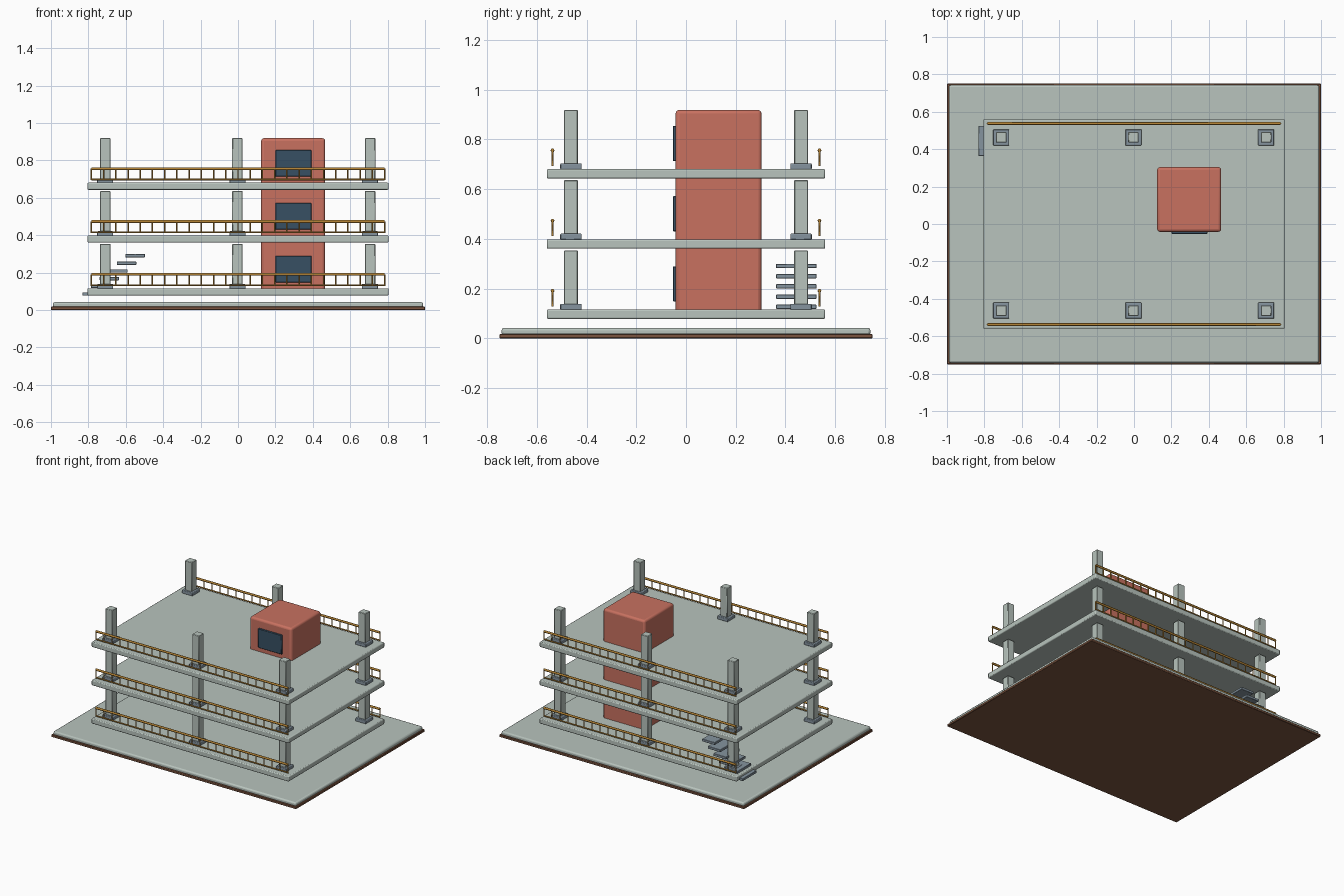
import bpy
from mathutils import Matrix, Vector

if "Cube" in bpy.data.objects:
    bpy.data.objects.remove(bpy.data.objects["Cube"])


def material(name, r, g, b):
    m = bpy.data.materials.new(name)
    m.diffuse_color = (r, g, b, 1)
    m.use_nodes = True
    m.node_tree.nodes["Principled BSDF"].inputs["Base Color"].default_value = m.diffuse_color
    return m


CONCRETE = material("pale concrete", 0.48, 0.55, 0.51)
EARTH = material("brown earth", 0.20, 0.09, 0.05)
SLATE = material("slate grey", 0.235, 0.295, 0.345)
RED = material("brick red", 0.58, 0.165, 0.117)
GLASS = material("dark blue panel", 0.038, 0.08, 0.125)
GOLD = material("golden rail", 0.50, 0.25, 0.04)


def box(name, x, y, z, mat, bevel=0.0, segments=2):
    """Box from (min, max) ranges on each axis, with optional rounded edges."""
    bpy.ops.mesh.primitive_cube_add(size=1)
    ob = bpy.context.object
    ob.name = name
    size = Vector([r[1] - r[0] for r in (x, y, z)])
    mid = Vector([(r[0] + r[1]) / 2 for r in (x, y, z)])
    ob.data.transform(Matrix.Translation(mid) @ Matrix.Diagonal((*size, 1)))
    ob.data.materials.append(mat)
    if bevel:
        mod = ob.modifiers.new("rounded edges", 'BEVEL')
        mod.width, mod.segments = bevel, segments
        bpy.ops.object.shade_smooth_by_angle()
    return ob


def around(c, half):
    return (c - half, c + half)


def railing(name, y, floor_top):
    """Two horizontal bars and evenly spaced uprights as one tube curve."""
    cu = bpy.data.curves.new(name, 'CURVE')
    cu.dimensions = '3D'
    cu.bevel_depth, cu.bevel_resolution, cu.use_fill_caps = 0.008, 1, True
    low, high, end, bays = floor_top + 0.017, floor_top + 0.075, 0.784, 24

    def bar(a, b, radius):
        s = cu.splines.new('POLY')
        s.points.add(1)
        for p, co in zip(s.points, (a, b)):
            p.co = (*co, 1)
            p.radius = radius
    bar((-end, y, high), (end, y, high), 1.0)
    bar((-end, y, low), (end, y, low), 0.6)
    for i in range(bays + 1):
        x = -end + 2 * end * i / bays
        bar((x, y, low - 0.004), (x, y, high), 0.5)
    cu.materials.append(GOLD)
    ob = bpy.data.objects.new(name, cu)
    bpy.context.collection.objects.link(ob)


# Ground: earth layer with a paved slab on top
box("ground_earth", (-1, 1), (-0.75, 0.75), (0, 0.018), EARTH, 0.003, 1)
box("ground_paving", (-0.99, 0.99), (-0.742, 0.742), (0.012, 0.042), CONCRETE, 0.01)

# Storeys: deck, columns on footings, railings front and back, door
for n in range(3):
    base = 0.078 + 0.2825 * n
    top = base + 0.038
    box(f"floor_deck_{n}", (-0.805, 0.805), (-0.56, 0.56), (base, top), CONCRETE, 0.006)
    for side, y in (("front", -0.463), ("back", 0.463)):
        for i, x in enumerate((-0.71, -0.003, 0.706)):
            box(f"column_{side}_{n}_{i}", around(x, 0.028), around(y, 0.028),
                (top, top + 0.238), CONCRETE, 0.003, 1)
            box(f"column_footing_{side}_{n}_{i}", around(x, 0.043), around(y, 0.043),
                (top - 0.002, top + 0.023), SLATE, 0.004)
        railing(f"railing_{side}_{n}", -0.537 if side == "front" else 0.537, top)
    box(f"lift_door_{n}", (0.2, 0.393), (-0.053, -0.035), (top + 0.032, top + 0.174), GLASS, 0.003, 1)

# Lift tower through all storeys
box("lift_tower", (0.124, 0.466), (-0.042, 0.304), (0.1, 0.919), RED, 0.015, 3)

# Floating stair treads
for i in range(6):
    box(f"stair_tread_{i}", around(-0.78 + 0.046 * i, 0.052), (0.363, 0.525),
        around(0.086 + 0.041 * i, 0.009), SLATE, 0.002, 1)
